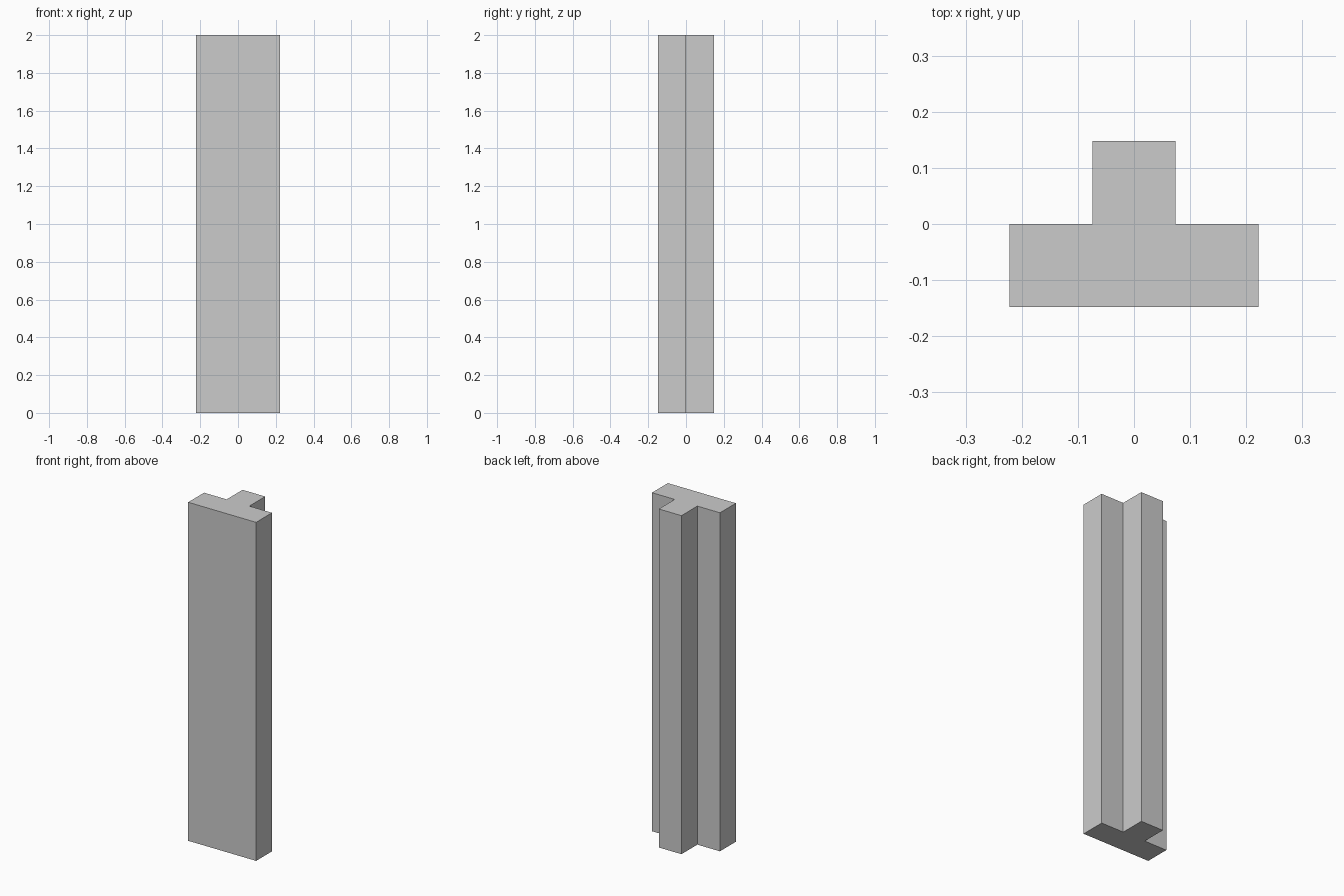
import bpy
import bmesh

if "Cube" in bpy.data.objects:
    bpy.data.objects.remove(bpy.data.objects["Cube"])

U = 0.148   # module: flange is 3 x 1, stem is 1 x 1
HEIGHT = 2.0

# Right half of the T-shaped cross-section, mirrored to the left
half = [(1.5 * U, -U), (1.5 * U, 0), (0.5 * U, 0), (0.5 * U, U)]
profile = half + [(-x, y) for x, y in reversed(half)]

# Extrude the section into a solid post
bm = bmesh.new()
base = bm.faces.new([bm.verts.new((x, y, 0)) for x, y in profile])
top = bmesh.ops.extrude_face_region(bm, geom=[base], use_keep_orig=True)["geom"]
bmesh.ops.translate(bm, vec=(0, 0, HEIGHT),
                    verts=[g for g in top if isinstance(g, bmesh.types.BMVert)])
bmesh.ops.recalc_face_normals(bm, faces=bm.faces)

mesh = bpy.data.meshes.new("t_section_post")
bm.to_mesh(mesh)
bm.free()
bpy.context.collection.objects.link(bpy.data.objects.new("t_section_post", mesh))
